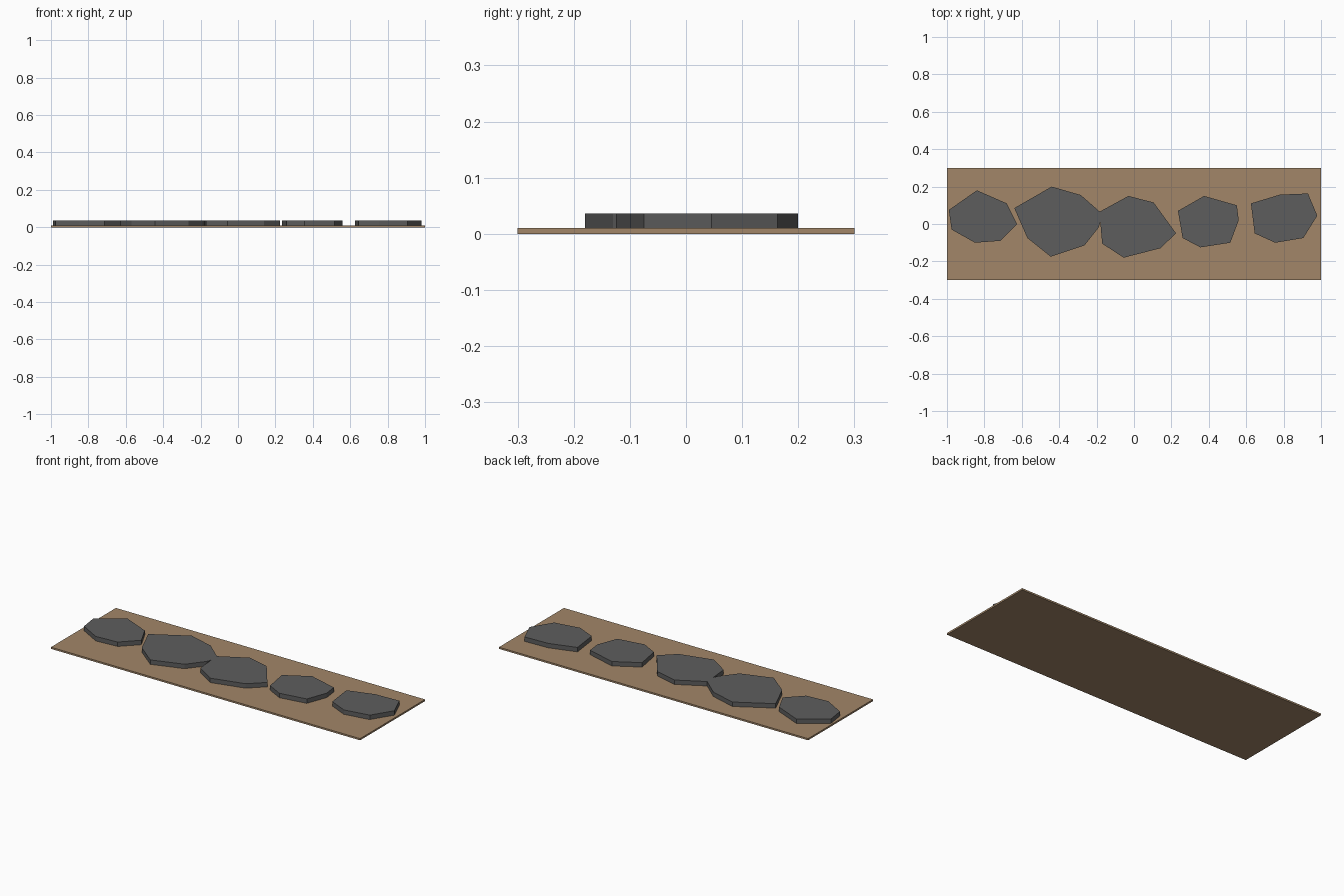
import bpy
import bmesh

if "Cube" in bpy.data.objects:
    bpy.data.objects.remove(bpy.data.objects["Cube"])


def material(name, rgb):
    m = bpy.data.materials.new(name)
    m.diffuse_color = (*rgb, 1.0)
    m.use_nodes = True
    m.node_tree.nodes["Principled BSDF"].inputs["Base Color"].default_value = m.diffuse_color
    return m


def slab(name, outline, z0, z1, mat):
    """Flat-sided slab: an outline extruded straight up."""
    bm = bmesh.new()
    face = bm.faces.new([bm.verts.new((x, y, z0)) for x, y in outline])
    top = bmesh.ops.extrude_face_region(bm, geom=[face], use_keep_orig=True)["geom"]
    for v in (g for g in top if isinstance(g, bmesh.types.BMVert)):
        v.co.z = z1
    bmesh.ops.recalc_face_normals(bm, faces=bm.faces)
    mesh = bpy.data.meshes.new(name)
    bm.to_mesh(mesh)
    bm.free()
    mesh.materials.append(mat)
    obj = bpy.data.objects.new(name, mesh)
    bpy.context.collection.objects.link(obj)
    return obj


earth = material("earth brown", (0.36, 0.24, 0.14))
stone = material("stone grey", (0.11, 0.11, 0.11))

# Thin ground strip
slab("path_base", [(-1, -0.3), (1, -0.3), (1, 0.3), (-1, 0.3)], 0.0, 0.01, earth)

# Irregular stepping stones, left to right, bedded into the strip
outlines = [
    [(-0.99, 0.075), (-0.84, 0.18), (-0.68, 0.11), (-0.625, 0.0),
     (-0.715, -0.09), (-0.85, -0.1), (-0.975, -0.03)],
    [(-0.64, 0.085), (-0.44, 0.2), (-0.285, 0.155), (-0.165, 0.05),
     (-0.19, -0.02), (-0.265, -0.115), (-0.445, -0.175), (-0.57, -0.075)],
    [(-0.185, 0.065), (-0.03, 0.15), (0.105, 0.115), (0.225, -0.05),
     (0.14, -0.13), (-0.055, -0.18), (-0.17, -0.105)],
    [(0.235, 0.07), (0.375, 0.15), (0.55, 0.1), (0.56, 0.02),
     (0.515, -0.1), (0.355, -0.125), (0.26, -0.075)],
    [(0.625, 0.11), (0.78, 0.157), (0.93, 0.163), (0.98, 0.045),
     (0.905, -0.075), (0.755, -0.1), (0.645, -0.05)],
]
for i, outline in enumerate(outlines, 1):
    slab(f"stepping_stone_{i}", outline, 0.005, 0.036, stone)
